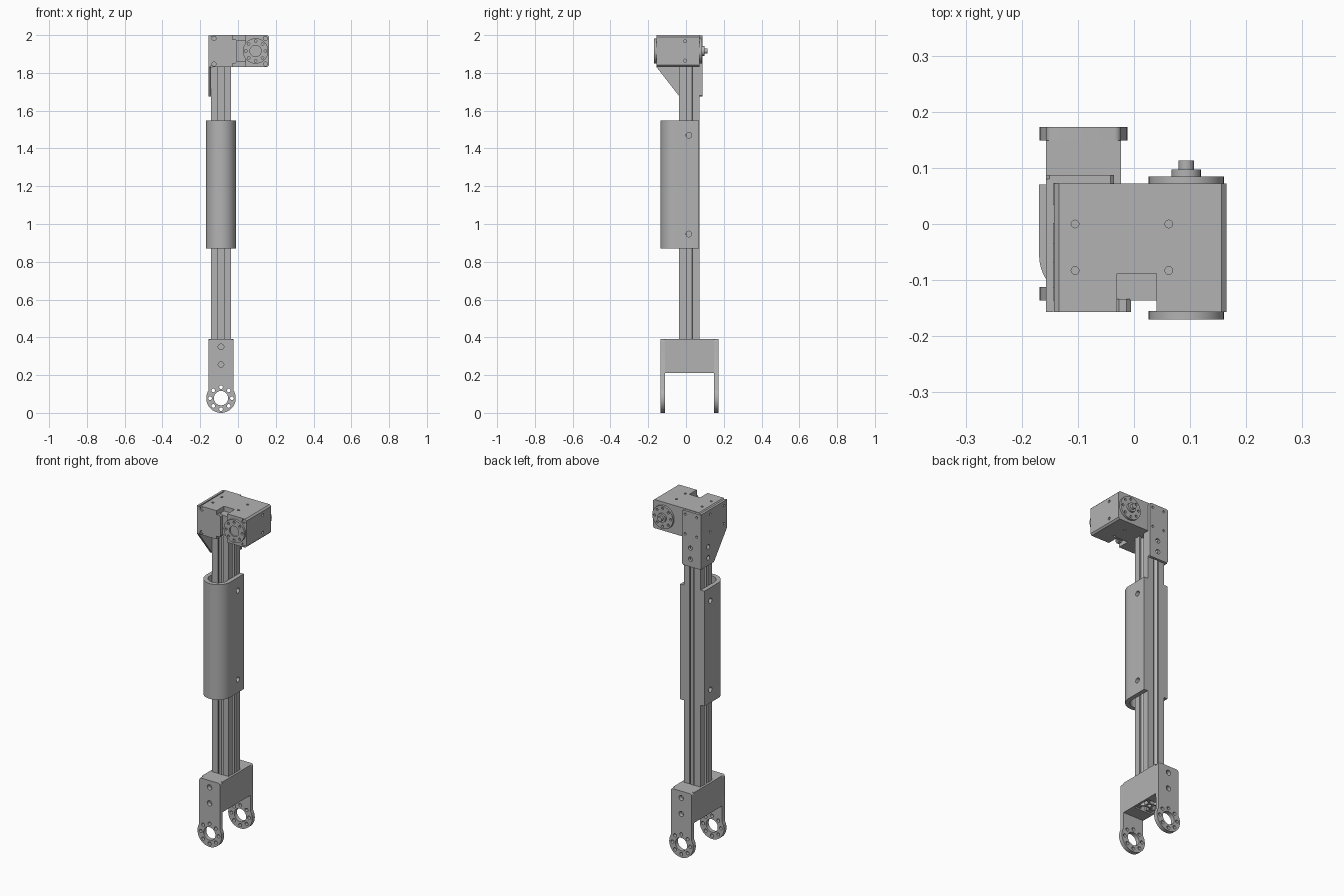
import bpy, bmesh
from math import sin, cos, pi
from mathutils import Vector

cube = bpy.data.objects.get("Cube")
if cube:
    bpy.data.objects.remove(cube, do_unlink=True)

grey = bpy.data.materials.new("machined grey")
grey.use_nodes = True
COLOUR = (0.45, 0.45, 0.45, 1)
grey.diffuse_color = COLOUR
grey.node_tree.nodes["Principled BSDF"].inputs["Base Color"].default_value = COLOUR


def place(axis, u, v, w):
    return Vector({"x": (w, u, v), "y": (u, w, v), "z": (u, v, w)}[axis])


def add_prism(bm, pts, axis, a, b):
    """Extrude a 2D outline along an axis from a to b."""
    low = [bm.verts.new(place(axis, u, v, a)) for u, v in pts]
    high = [bm.verts.new(place(axis, u, v, b)) for u, v in pts]
    bm.faces.new(low)
    bm.faces.new(high[::-1])
    for i in range(len(pts)):
        j = (i + 1) % len(pts)
        bm.faces.new((low[j], low[i], high[i], high[j]))


def arc(u, v, r, start, end, n):
    return [(u + r * cos(start + (end - start) * i / n),
             v + r * sin(start + (end - start) * i / n)) for i in range(n + 1)]


def circle(u, v, r, n=24):
    return arc(u, v, r, 0, 2 * pi, n)[:-1]


def rect(u0, u1, v0, v1, c=0):
    if not c:
        return [(u0, v0), (u1, v0), (u1, v1), (u0, v1)]
    return [(u0 + c, v0), (u1 - c, v0), (u1, v0 + c), (u1, v1 - c),
            (u1 - c, v1), (u0 + c, v1), (u0, v1 - c), (u0, v0 + c)]


def build(name, prisms):
    bm = bmesh.new()
    for p in prisms:
        add_prism(bm, *p)
    bmesh.ops.recalc_face_normals(bm, faces=bm.faces)
    mesh = bpy.data.meshes.new(name)
    bm.to_mesh(mesh)
    bm.free()
    obj = bpy.data.objects.new(name, mesh)
    bpy.context.collection.objects.link(obj)
    mesh.materials.append(grey)
    return obj


def part(name, prisms, cuts=()):
    """Make a part, cut its openings, and smooth its round faces."""
    obj = build(name, prisms)
    bpy.context.view_layer.objects.active = obj
    if cuts:
        cutter = build(name + " cutter", cuts)
        cutter.hide_render = True
        mod = obj.modifiers.new("openings", "BOOLEAN")
        mod.operation, mod.solver, mod.object = "DIFFERENCE", "EXACT", cutter
        bpy.ops.object.modifier_apply(modifier=mod.name)
        bpy.data.objects.remove(cutter, do_unlink=True)
    bpy.ops.object.select_all(action="DESELECT")
    obj.select_set(True)
    bpy.ops.object.shade_smooth_by_angle(angle=0.5)
    return obj


def bolt_ring(u, v, radius, hole, a, b):
    return [(circle(u + radius * cos(k * pi / 4), v + radius * sin(k * pi / 4), hole, 12),
             "y", a, b) for k in range(8)]


CX, CY = -0.09, 0.018      # centre line of the column
HALF = 0.054               # half width of the column

# Slotted column: one side of the section, turned four times
side = [(10, -10), (10, -3), (8.2, -3), (8.2, -5.5), (7, -5.5), (4, -2.7),
        (4, 2.7), (7, 5.5), (8.2, 5.5), (8.2, 3), (10, 3)]
section = []
for k in range(4):
    c, s = (1, 0, -1, 0)[k], (0, 1, 0, -1)[k]
    section += [(CX + (u * c - v * s) * HALF / 10, CY + (u * s + v * c) * HALF / 10)
                for u, v in side]
part("column", [(section, "z", 0.22, 1.832)],
     [(circle(CX, CY, 0.012), "z", 0.2, 0.4)])

# Fork: block around the column and two round-ended arms
block = rect(CX - 0.067, CX + 0.067, 0.212, 0.39)
part("fork_block", [(block, "y", -0.112, 0.149)],
     [(rect(CX - HALF, CX + HALF, CY - HALF, CY + HALF), "z", 0.1, 0.5)])
arm = (arc(CX, 0.078, 0.078, pi - 0.54, 2 * pi + 0.54, 48)
       + arc(CX + 0.055, 0.378, 0.012, 0, pi / 2, 5)
       + arc(CX - 0.055, 0.378, 0.012, pi / 2, pi, 5))
for name, y0, y1 in (("front_fork_arm", -0.136, -0.112), ("back_fork_arm", 0.149, 0.173)):
    holes = [(circle(CX, 0.078, 0.038, 40), "y", y0 - 0.1, y1 + 0.1)]
    holes += bolt_ring(CX, 0.078, 0.058, 0.01, y0 - 0.1, y1 + 0.1)
    holes += [(circle(CX, z, 0.015), "y", y0 - 0.1, y1 + 0.1) for z in (0.35, 0.256)]
    part(name, [(arm, "y", y0, y1)], holes)

# Sleeve: U-shaped guard, open at the back
sleeve = ([(CX - 0.079, 0.07)] + arc(CX, -0.056, 0.079, pi, 2 * pi, 40)
          + [(CX + 0.079, 0.07), (CX + 0.0545, 0.07)]
          + arc(CX, -0.056, 0.0545, 2 * pi, pi, 40) + [(CX - 0.0545, 0.07)])
sleeve_holes = [(circle(0.015, z, 0.015), "x", a, a + 0.07)
                for z in (0.947, 1.47) for a in (CX - 0.11, CX + 0.04)]
part("sleeve", [(sleeve, "z", 0.87, 1.547)], sleeve_holes)

# Bracket: gusset plate on one side and flange at the back
gusset = [(-0.157, 1.832), (-0.035, 1.675), (0.08, 1.675), (0.08, 1.997), (-0.157, 1.997)]
holes = [(circle(CY, z, 0.013), "x", -0.2, -0.1) for z in (1.72, 1.785)]
holes += [(circle(y, z, 0.007, 12), "x", -0.2, -0.142) for y in (-0.13, 0) for z in (1.865, 1.97)]
part("gusset_plate", [(gusset, "x", -0.157, -0.1435)], holes)
holes = [(circle(CX, z, 0.013), "y", 0, 0.2) for z in (1.72, 1.785)]
holes += [(circle(x, z, 0.007, 12), "y", 0.074, 0.2)
          for x in (-0.13, -0.055) for z in (1.86, 1.975)]
part("back_flange", [(rect(-0.157, -0.036, 1.675, 1.997, 0.006), "y", 0.0725, 0.087)], holes)

# Motor housing with a notch in front and small screw holes
HX, HZ = 0.093, 1.916
top_holes = [(x, y) for x in (-0.105, 0.062) for y in (0, -0.083)]
holes = [(rect(-0.03, 0.04, -0.3, -0.088), "z", 1.7, 2.1)]
for x, y in top_holes:
    holes += [(circle(x, y, 0.007, 12), "z", 1.985, 2.1), (circle(x, y, 0.007, 12), "z", 1.7, 1.845)]
holes += [(circle(-0.005, z, 0.008, 12), "x", 0.15, 0.3) for z in (1.865, 1.968)]
screws = [(x, z) for x in (-0.127, 0.145) for z in (1.847, 1.983)]
holes += [(circle(x, z, 0.011, 16), "y", -0.3, -0.147) for x, z in screws]
part("motor_housing", [(rect(-0.143, 0.165, 1.832, 2, 0.009), "y", -0.157, 0.072)], holes)
part("housing_screws", [(circle(x, z, 0.008, 6), "y", -0.153, -0.14) for x, z in screws])
part("motor_core", [(rect(-0.035, 0.045, 1.858, 1.972), "y", -0.136, -0.08)])
part("core_tab", [(rect(-0.035, -0.005, 1.85, 1.978, 0.008), "y", -0.157, -0.134)])

# Output discs with bolt circles
part("front_disc", [(circle(HX, HZ, 0.067, 48), "y", -0.17, -0.155)],
     bolt_ring(HX, HZ, 0.052, 0.007, -0.2, -0.16)
     + [(circle(HX, HZ, 0.03, 32), "y", -0.2, -0.162)])
part("back_disc", [(circle(HX, HZ, 0.067, 48), "y", 0.07, 0.085)],
     bolt_ring(HX, HZ, 0.052, 0.007, 0.075, 0.2))
part("back_hub", [(circle(HX, HZ, 0.026, 32), "y", 0.084, 0.097)])
part("back_pin", [(circle(HX, HZ, 0.014, 24), "y", 0.096, 0.113)])
